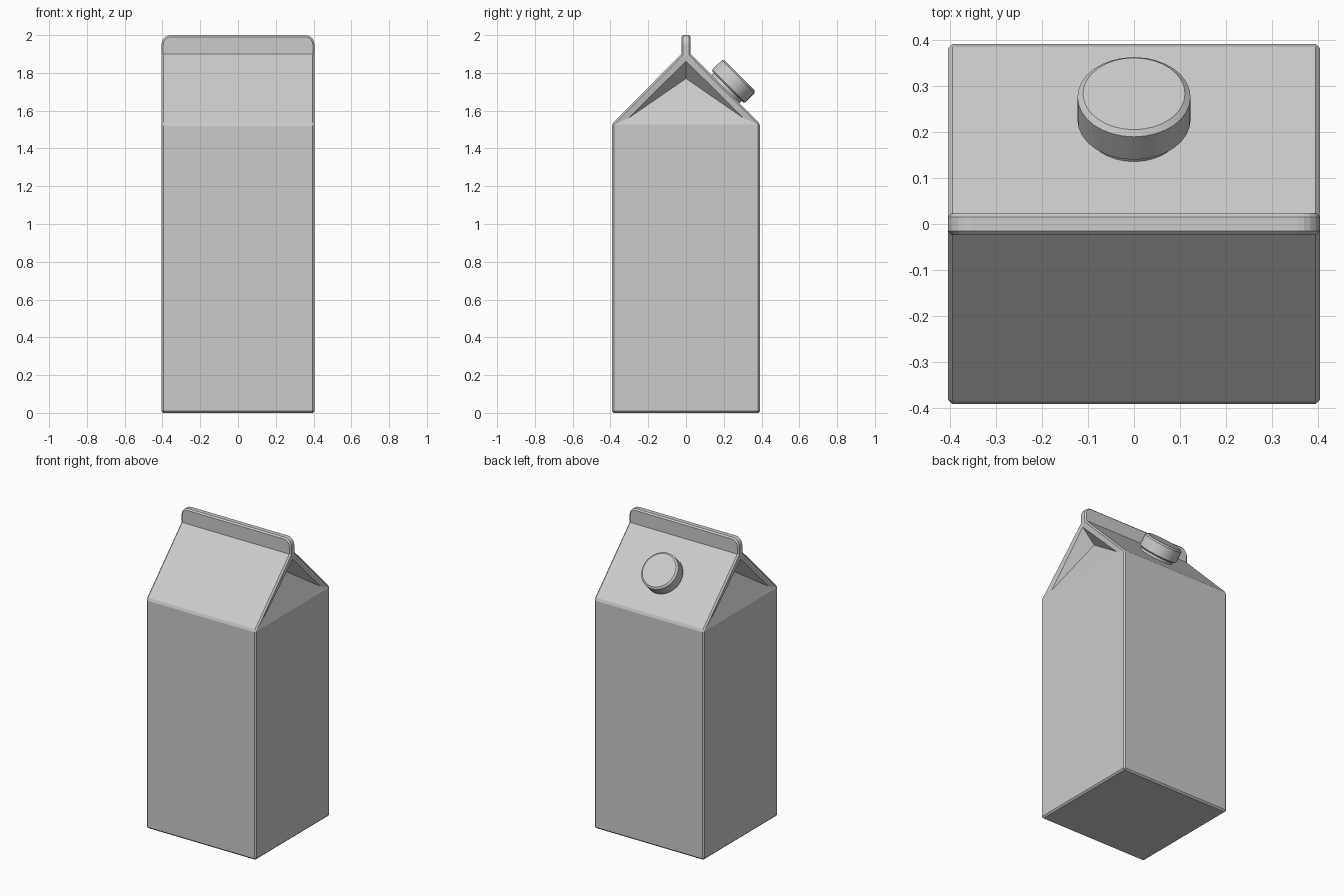
import bpy, bmesh, math
from mathutils import Matrix, Vector

if "Cube" in bpy.data.objects:
    bpy.data.objects.remove(bpy.data.objects["Cube"])

X, Y = 0.405, 0.392      # half width and half depth
EAVE, RIDGE = 1.53, 1.91


def finish(bm, name, smooth=False):
    bmesh.ops.recalc_face_normals(bm, faces=bm.faces)
    me = bpy.data.meshes.new(name)
    bm.to_mesh(me)
    bm.free()
    ob = bpy.data.objects.new(name, me)
    bpy.context.collection.objects.link(ob)
    if smooth:
        bpy.context.view_layer.objects.active = ob
        ob.select_set(True)
        bpy.ops.object.shade_smooth_by_angle(angle=math.radians(30))
        ob.select_set(False)
    return ob


# Carton body with gable roof and folded-in gable ends
bm = bmesh.new()
depth = 0.09


def end_verts(s):
    v = {}
    for k in (-1, 1):
        v["floor", k] = bm.verts.new((s * X, k * Y, 0))
        v["eave", k] = bm.verts.new((s * X, k * Y, EAVE))
        v["ridge", k] = bm.verts.new((s * X, k * 0.015, RIDGE))
        v["flap", k] = bm.verts.new((s * (X - depth / 8), k * 0.305, EAVE + 0.03))
    v["peak"] = bm.verts.new((s * X, 0, 1.862))
    v["fold"] = bm.verts.new((s * (X - depth), 0, 1.77))
    bm.faces.new([v["floor", -1], v["floor", 1], v["eave", 1], v["eave", -1]])
    bm.faces.new([v["eave", -1], v["eave", 1], v["flap", 1], v["fold"], v["flap", -1]])
    bm.faces.new([v["ridge", -1], v["peak"], v["ridge", 1]])
    for k in (-1, 1):
        bm.faces.new([v["flap", k], v["fold"], v["peak"]])
        bm.faces.new([v["eave", k], v["flap", k], v["peak"], v["ridge", k]])
    return v


a, b = end_verts(-1), end_verts(1)
chain = [("floor", -1), ("eave", -1), ("ridge", -1), ("ridge", 1), ("eave", 1), ("floor", 1)]
for i, p in enumerate(chain):
    q = chain[(i + 1) % 6]
    bm.faces.new([a[p], a[q], b[q], b[p]])
bmesh.ops.recalc_face_normals(bm, faces=bm.faces)
edges = []
for v in (a, b):
    for k in (-1, 1):
        edges.append(bm.edges.get([v["floor", k], v["eave", k]]))
        edges.append(bm.edges.get([v["eave", k], v["ridge", k]]))
    edges.append(bm.edges.get([v["floor", -1], v["floor", 1]]))
for p in (("floor", -1), ("floor", 1), ("eave", -1), ("eave", 1)):
    edges.append(bm.edges.get([a[p], b[p]]))
bmesh.ops.bevel(bm, geom=edges, offset=0.01, segments=1, affect='EDGES')
finish(bm, "carton_body")

# Sealed top fin with rounded upper corners
bm = bmesh.new()
r, top = 0.05, 2.0
outline = [(-X, 1.885), (X, 1.885)]
for s, start in ((1, 0), (-1, 90)):
    for i in range(6):
        t = math.radians(start + i * 18)
        outline.append((s * (X - r) + r * math.cos(t), top - r + r * math.sin(t)))
face = bm.faces.new([bm.verts.new((x, -0.024, z)) for x, z in outline])
ext = bmesh.ops.extrude_face_region(bm, geom=[face])
bmesh.ops.translate(bm, vec=(0, 0.048, 0), verts=[g for g in ext["geom"] if isinstance(g, bmesh.types.BMVert)])
rim = [e for e in bm.edges if abs(e.verts[0].co.y - e.verts[1].co.y) < 1e-5
       and max(v.co.z for v in e.verts) > 1.9]
bmesh.ops.recalc_face_normals(bm, faces=bm.faces)
bmesh.ops.bevel(bm, geom=rim, offset=0.009, segments=1, affect='EDGES')
finish(bm, "top_fin")


# Screw cap and neck: lathed profiles sitting on the back roof panel
def lathe(name, profile, n=32):
    bm = bmesh.new()
    rings = [[bm.verts.new((rad * math.cos(2 * math.pi * i / n), rad * math.sin(2 * math.pi * i / n), h))
              for i in range(n)] for rad, h in profile]
    for lo, hi in zip(rings, rings[1:]):
        for i in range(n):
            j = (i + 1) % n
            bm.faces.new([lo[i], lo[j], hi[j], hi[i]])
    bm.faces.new(rings[0])
    bm.faces.new(rings[-1])
    slope = Vector((0, RIDGE - EAVE, Y - 0.015))
    bm.transform(Matrix.Translation((0, 0.221, 1.725)) @ slope.to_track_quat('Z', 'Y').to_matrix().to_4x4())
    finish(bm, name, True)


lathe("screw_cap", [(0.114, 0), (0.123, 0.008), (0.123, 0.078), (0.111, 0.088)])
lathe("cap_neck", [(0.105, -0.03), (0.105, 0.01)])
